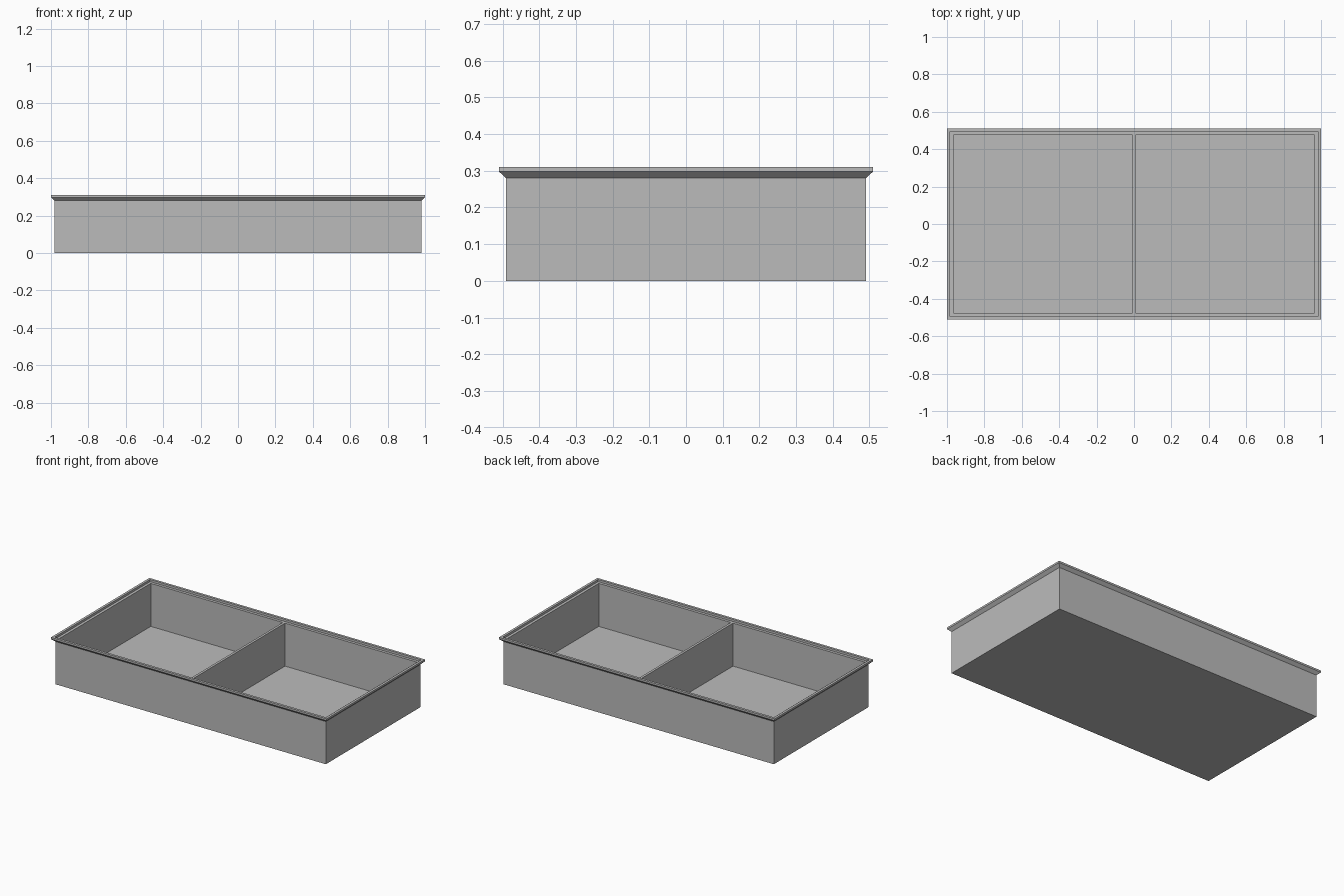
import bpy
import bmesh

cube = bpy.data.objects.get("Cube")
if cube:
    bpy.data.objects.remove(cube, do_unlink=True)

# Single plain grey
GREY = (0.5, 0.5, 0.5, 1.0)
grey = bpy.data.materials.new("plain grey")
grey.use_nodes = True
grey.diffuse_color = GREY
grey.node_tree.nodes["Principled BSDF"].inputs["Base Color"].default_value = GREY

HALF_X, HALF_Y = 1.0, 0.51   # outside of the rim
HEIGHT = 0.31
LEDGE = 0.296                # step inside the rim
FLOOR = 0.014
WALL_IN = 0.034              # inset of the inner wall from the rim


def add_object(name, bm):
    bmesh.ops.recalc_face_normals(bm, faces=bm.faces)
    mesh = bpy.data.meshes.new(name)
    bm.to_mesh(mesh)
    bm.free()
    mesh.materials.append(grey)
    obj = bpy.data.objects.new(name, mesh)
    bpy.context.collection.objects.link(obj)
    return obj


def rectangular_loft(name, profile):
    """Sweep an (inset, z) profile around the rectangle and cap both ends."""
    bm = bmesh.new()
    rings = []
    for inset, z in profile:
        x, y = HALF_X - inset, HALF_Y - inset
        rings.append([bm.verts.new((sx * x, sy * y, z))
                      for sx, sy in ((-1, -1), (1, -1), (1, 1), (-1, 1))])
    for low, high in zip(rings, rings[1:]):
        for i in range(4):
            j = (i + 1) % 4
            bm.faces.new((low[i], low[j], high[j], high[i]))
    bm.faces.new(rings[0])
    bm.faces.new(rings[-1])
    return add_object(name, bm)


# Tray: outer wall, flared rim, lip, inner ledge, inner wall, floor
rectangular_loft("tray_body", [
    (0.019, 0.0), (0.019, 0.28), (0.0, 0.298), (0.0, HEIGHT),
    (0.016, HEIGHT), (0.016, LEDGE), (WALL_IN, LEDGE), (WALL_IN, FLOOR),
])

# Divider: thin wall across the middle, level with the ledge
bm = bmesh.new()
bmesh.ops.create_cube(bm, size=1.0)
bmesh.ops.scale(bm, verts=bm.verts,
                vec=(0.016, 2 * (HALF_Y - WALL_IN), LEDGE - FLOOR))
bmesh.ops.translate(bm, verts=bm.verts, vec=(0, 0, (LEDGE + FLOOR) / 2))
add_object("centre_divider", bm)
